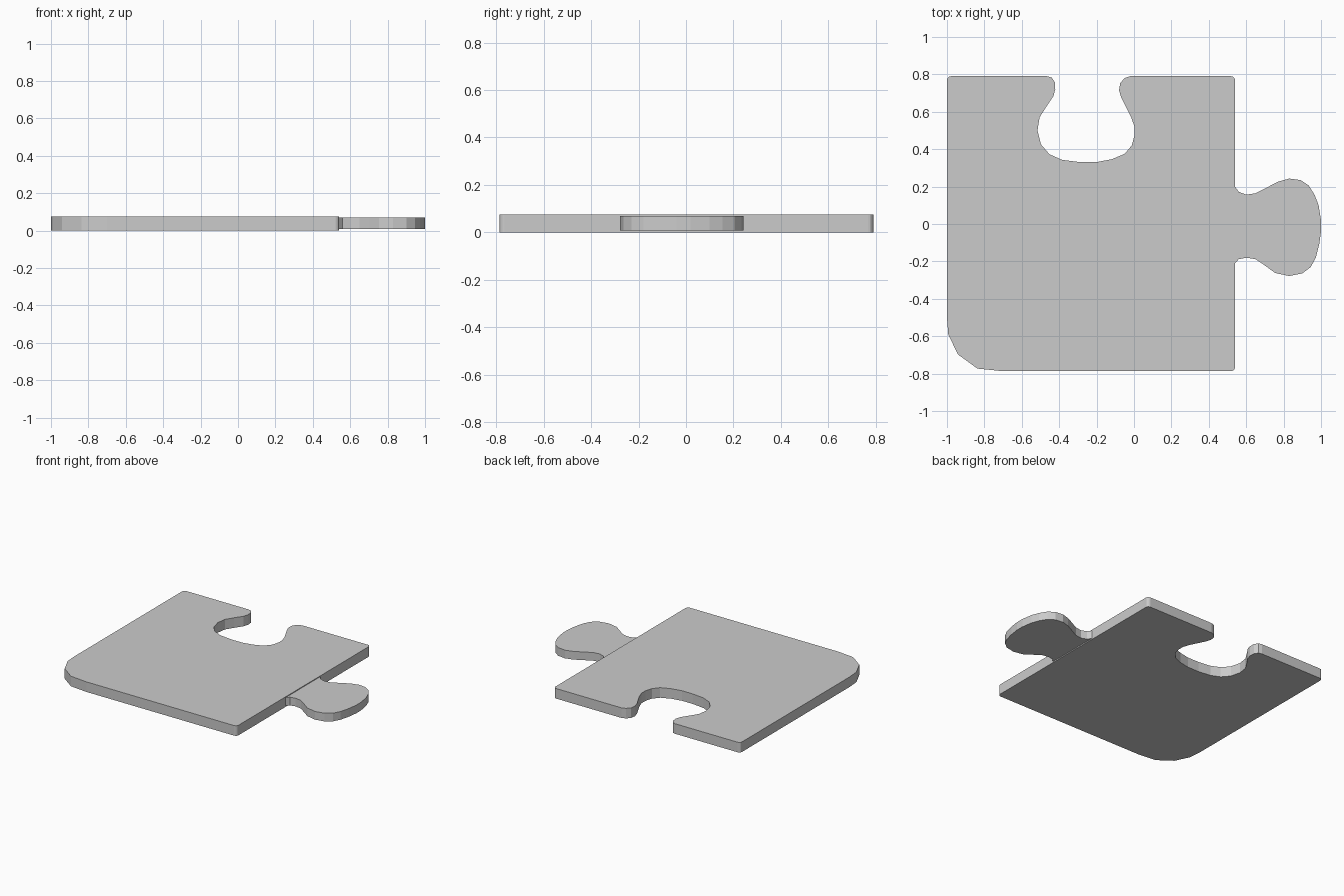
import bpy, bmesh
from math import cos, sin, radians

if "Cube" in bpy.data.objects:
    bpy.data.objects.remove(bpy.data.objects["Cube"])


def plate(name, outline, z0, z1):
    """Extrude a counterclockwise outline into a flat slab."""
    bm = bmesh.new()
    face = bm.faces.new([bm.verts.new((x, y, z0)) for x, y in outline])
    top = bmesh.ops.extrude_face_region(bm, geom=[face], use_keep_orig=True)
    verts = [g for g in top["geom"] if isinstance(g, bmesh.types.BMVert)]
    bmesh.ops.translate(bm, verts=verts, vec=(0, 0, z1 - z0))
    bmesh.ops.recalc_face_normals(bm, faces=bm.faces)
    mesh = bpy.data.meshes.new(name)
    bm.to_mesh(mesh)
    bm.free()
    obj = bpy.data.objects.new(name, mesh)
    bpy.context.collection.objects.link(obj)
    return obj


def corner(cx, cy, start, r=0.022, steps=4):
    """Quarter-circle corner points, counterclockwise from the start angle."""
    angles = [radians(start + 90 * i / steps) for i in range(steps + 1)]
    return [(cx + r * cos(a), cy + r * sin(a)) for a in angles]


# Big worn corner at front left
worn_corner = [(-1, -.50), (-.993, -.59), (-.942, -.697), (-.837, -.773), (-.70, -.787)]

# Keyhole notch in the back edge, right to left
notch = [(-.02, .79), (-.05, .78), (-.074, .753), (-.08, .715), (-.068, .675),
         (-.017, .575), (.003, .52), (.003, .475), (-.012, .42), (-.05, .375),
         (-.12, .346), (-.20, .331), (-.29, .331), (-.385, .343), (-.452, .373),
         (-.497, .425), (-.516, .50), (-.505, .57), (-.47, .625), (-.431, .683),
         (-.421, .72), (-.423, .757), (-.44, .783), (-.465, .79)]

body = worn_corner + corner(.518, -.765, -90) + corner(.518, .768, 0) + notch + corner(-.978, .768, 90)
plate("puzzle_body", body, 0, .075)

# Slightly thinner knob on the right edge
tab = [(.54, -.21), (.56, -.188), (.60, -.18), (.65, -.188), (.70, -.222),
       (.755, -.262), (.83, -.278), (.90, -.264), (.945, -.23), (.972, -.18),
       (.99, -.11), (1, -.04), (1, .02), (.987, .10), (.966, .155), (.935, .205),
       (.89, .235), (.83, .243), (.77, .226), (.71, .195), (.65, .164),
       (.60, .157), (.56, .172), (.54, .20)]
plate("puzzle_tab", tab, .008, .069)
